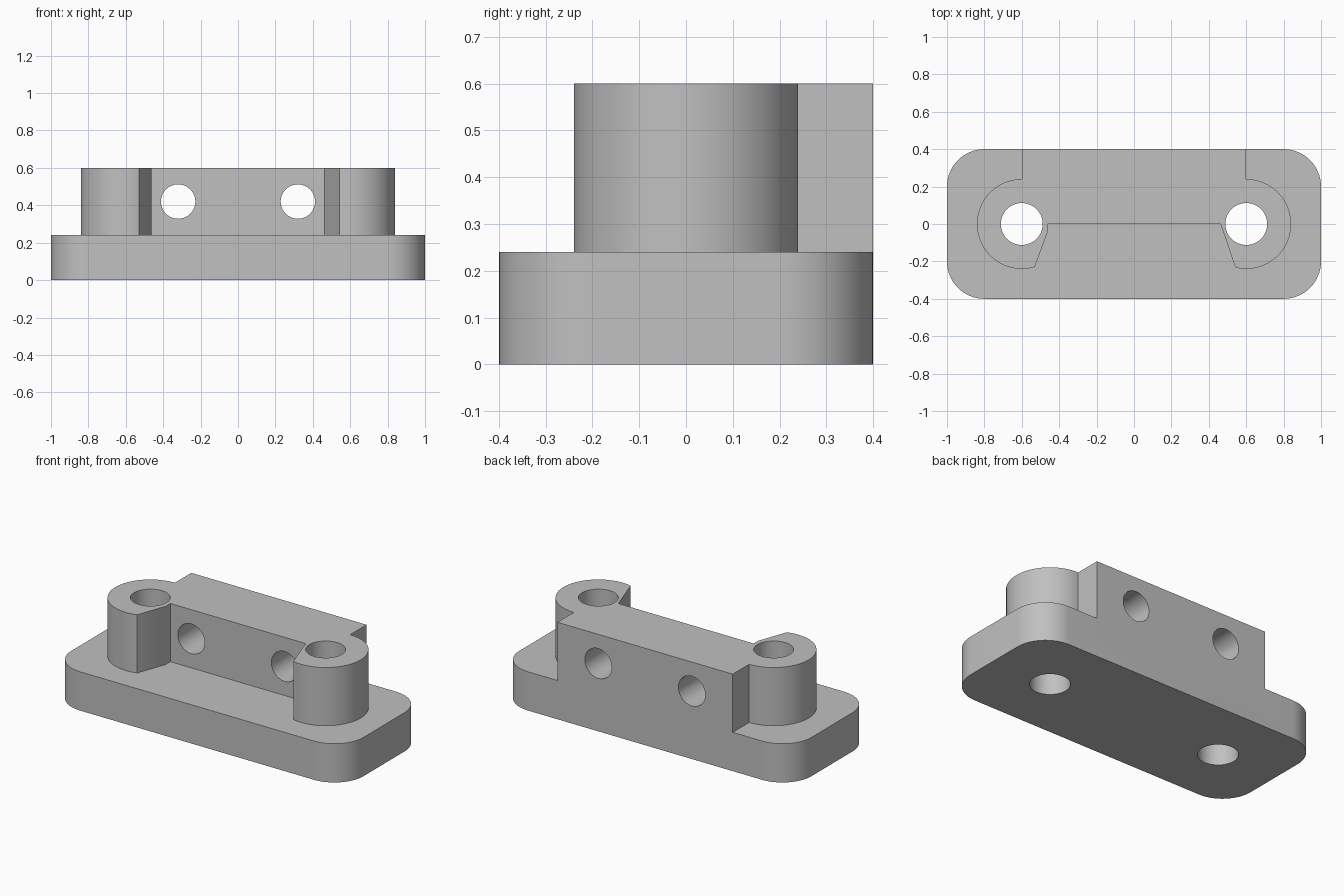
import bpy
import bmesh
from math import sin, cos, pi, radians
from mathutils import Matrix, Vector

default = bpy.data.objects.get("Cube")
if default:
    bpy.data.objects.remove(default, do_unlink=True)

BASE_TOP, TOP = 0.24, 0.6
BOLT_X, BOSS_R, BOLT_R = 0.6, 0.24, 0.112
CROSS_X, CROSS_Z, CROSS_R = 0.32, 0.42, 0.092

grey = bpy.data.materials.new("plain_grey")
grey.use_nodes = True
colour = (0.53, 0.53, 0.53, 1)
grey.diffuse_color = colour
grey.node_tree.nodes["Principled BSDF"].inputs["Base Color"].default_value = colour


def arc(cx, cy, r, start, end, steps=24):
    angles = [radians(start + (end - start) * i / steps) for i in range(steps + 1)]
    return [(cx + r * cos(a), cy + r * sin(a)) for a in angles]


def prism(name, outline, z0, z1):
    """Extrude a counter-clockwise outline from z0 to z1."""
    bm = bmesh.new()
    face = bm.faces.new([bm.verts.new((x, y, z0)) for x, y in outline])
    top = bmesh.ops.extrude_face_region(bm, geom=[face], use_keep_orig=True)
    verts = [v for v in top["geom"] if isinstance(v, bmesh.types.BMVert)]
    bmesh.ops.translate(bm, verts=verts, vec=(0, 0, z1 - z0))
    bmesh.ops.recalc_face_normals(bm, faces=bm.faces)
    mesh = bpy.data.meshes.new(name)
    bm.to_mesh(mesh)
    bm.free()
    mesh.materials.append(grey)
    obj = bpy.data.objects.new(name, mesh)
    bpy.context.collection.objects.link(obj)
    return obj


def drill(name, centre, radius, along_y=False):
    obj = prism(name, arc(0, 0, radius, 0, 352.5, 47), -1, 1)
    turn = Matrix.Rotation(pi / 2, 4, "X") if along_y else Matrix()
    obj.data.transform(Matrix.Translation(Vector(centre)) @ turn)
    obj.hide_render = True
    return obj


# Flange with rounded corners
flange = []
for cx, cy, start in ((0.8, 0.2, 0), (-0.8, 0.2, 90), (-0.8, -0.2, 180), (0.8, -0.2, 270)):
    flange += arc(cx, cy, 0.2, start, start + 90, 16)
block = prism("mounting_block", flange, 0, BASE_TOP)

# Upright wall joining two round bosses, open at the front
wall = [(BOLT_X, 0.4), (-BOLT_X, 0.4)]
wall += arc(-BOLT_X, 0, BOSS_R, 90, 287, 40)
wall += [(-0.463, -0.045), (-0.463, 0), (0.463, 0)]
wall += arc(BOLT_X, 0, BOSS_R, 256, 450, 40)
upright = prism("upright_wall", wall, BASE_TOP / 2, TOP)

# Vertical bolt holes and horizontal cross holes
tools = [(upright, "UNION")]
for side, sign in (("right", -1), ("left", 1)):
    tools.append((drill(side + "_bolt_cutter", (sign * BOLT_X, 0, 0.3), BOLT_R), "DIFFERENCE"))
    tools.append((drill(side + "_cross_cutter", (sign * CROSS_X, 0, CROSS_Z), CROSS_R, True), "DIFFERENCE"))
for tool, operation in tools:
    mod = block.modifiers.new(tool.name, "BOOLEAN")
    mod.operation = operation
    mod.solver = "EXACT"
    mod.object = tool

# Bake the booleans and drop the helpers
bpy.context.view_layer.update()
graph = bpy.context.evaluated_depsgraph_get()
solid = bpy.data.meshes.new_from_object(block.evaluated_get(graph))
block.modifiers.clear()
block.data = solid
for tool, _ in tools:
    bpy.data.objects.remove(tool, do_unlink=True)

# Smooth curved walls, keep the edges sharp
bpy.ops.object.select_all(action="DESELECT")
block.select_set(True)
bpy.context.view_layer.objects.active = block
bpy.ops.object.shade_smooth_by_angle(angle=radians(20))
